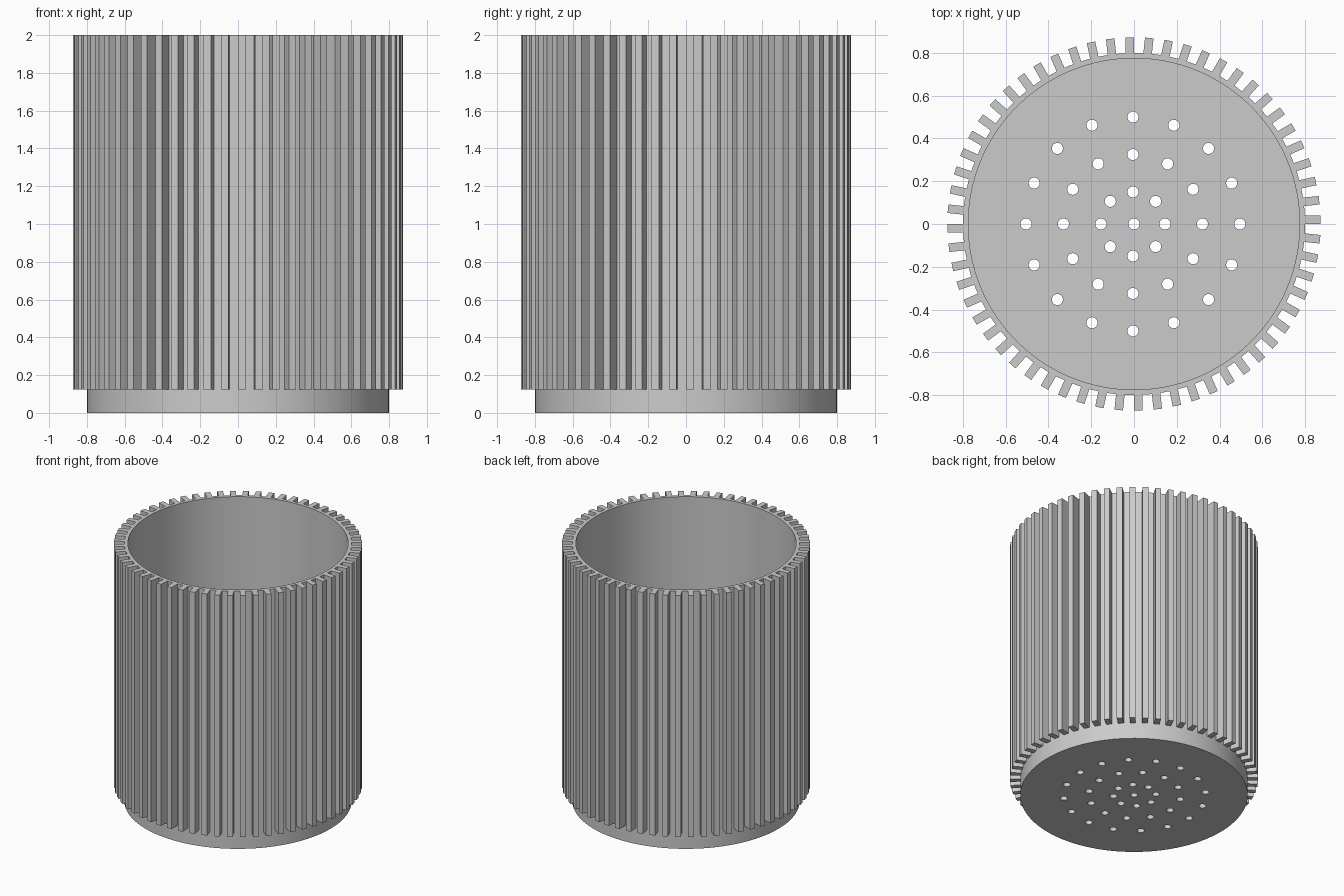
import bpy, bmesh
from math import cos, sin, pi, radians
from mathutils import Matrix, Vector

if "Cube" in bpy.data.objects:
    bpy.data.objects.remove(bpy.data.objects["Cube"])

HEIGHT, OUTER, INNER, FLOOR = 2.0, 0.8, 0.775, 0.04
RIB_COUNT, RIB_BASE, RIB_REACH, RIB_WIDTH = 60, 0.125, 0.873, 0.04
HOLE_RADIUS = 0.026

grey = bpy.data.materials.new("light_grey")
grey.use_nodes = True
grey.diffuse_color = (0.6, 0.6, 0.6, 1)
grey.node_tree.nodes["Principled BSDF"].inputs["Base Color"].default_value = (0.6, 0.6, 0.6, 1)


def make_object(name, bm):
    bmesh.ops.recalc_face_normals(bm, faces=bm.faces)
    mesh = bpy.data.meshes.new(name)
    bm.to_mesh(mesh)
    bm.free()
    mesh.materials.append(grey)
    obj = bpy.data.objects.new(name, mesh)
    bpy.context.collection.objects.link(obj)
    return obj


# Thin-walled cup: a cylinder whose top is inset and pushed down to the floor
bm = bmesh.new()
bmesh.ops.create_cone(bm, cap_ends=True, segments=128, radius1=OUTER, radius2=OUTER,
                      depth=HEIGHT, matrix=Matrix.Translation((0, 0, HEIGHT / 2)))
top = max(bm.faces, key=lambda f: f.calc_center_median().z)
bmesh.ops.inset_region(bm, faces=[top], thickness=OUTER - INNER)
well = bmesh.ops.extrude_face_region(bm, geom=[top])
bmesh.ops.delete(bm, geom=[top], context='FACES_ONLY')
bmesh.ops.translate(bm, vec=(0, 0, FLOOR - HEIGHT),
                    verts=[v for v in well["geom"] if isinstance(v, bmesh.types.BMVert)])
cup = make_object("cup", bm)

# Drain holes: one in the middle and three rings around it
centres = [Vector((0, 0, 0))]
for count, radius in ((8, 0.15), (12, 0.325), (16, 0.5)):
    for i in range(count):
        a = 2 * pi * i / count
        centres.append(Vector((radius * cos(a) - 0.005, radius * sin(a), 0)))
bm = bmesh.new()
for c in centres:
    bmesh.ops.create_cone(bm, cap_ends=True, segments=24, radius1=HOLE_RADIUS,
                          radius2=HOLE_RADIUS, depth=0.4, matrix=Matrix.Translation(c))
cutter = make_object("drain_hole_cutter", bm)
cutter.hide_render = True

drill = cup.modifiers.new("drain_holes", 'BOOLEAN')
drill.operation = 'DIFFERENCE'
drill.solver = 'EXACT'
drill.object = cutter
bpy.ops.object.select_all(action='DESELECT')
cup.select_set(True)
bpy.context.view_layer.objects.active = cup
bpy.ops.object.modifier_apply(modifier=drill.name)
bpy.data.objects.remove(cutter)
bpy.ops.object.shade_smooth_by_angle(angle=radians(30))

# Upright ribs around the wall, each set to one side of its radial line
bm = bmesh.new()
root = OUTER - 0.012
size = Matrix.Diagonal((RIB_REACH - root, RIB_WIDTH, HEIGHT - RIB_BASE, 1))
place = Matrix.Translation(((RIB_REACH + root) / 2, RIB_WIDTH / 2, (HEIGHT + RIB_BASE) / 2))
for i in range(RIB_COUNT):
    turn = Matrix.Rotation(2 * pi * i / RIB_COUNT, 4, 'Z')
    bmesh.ops.create_cube(bm, size=1, matrix=turn @ place @ size)
make_object("ribs", bm)
